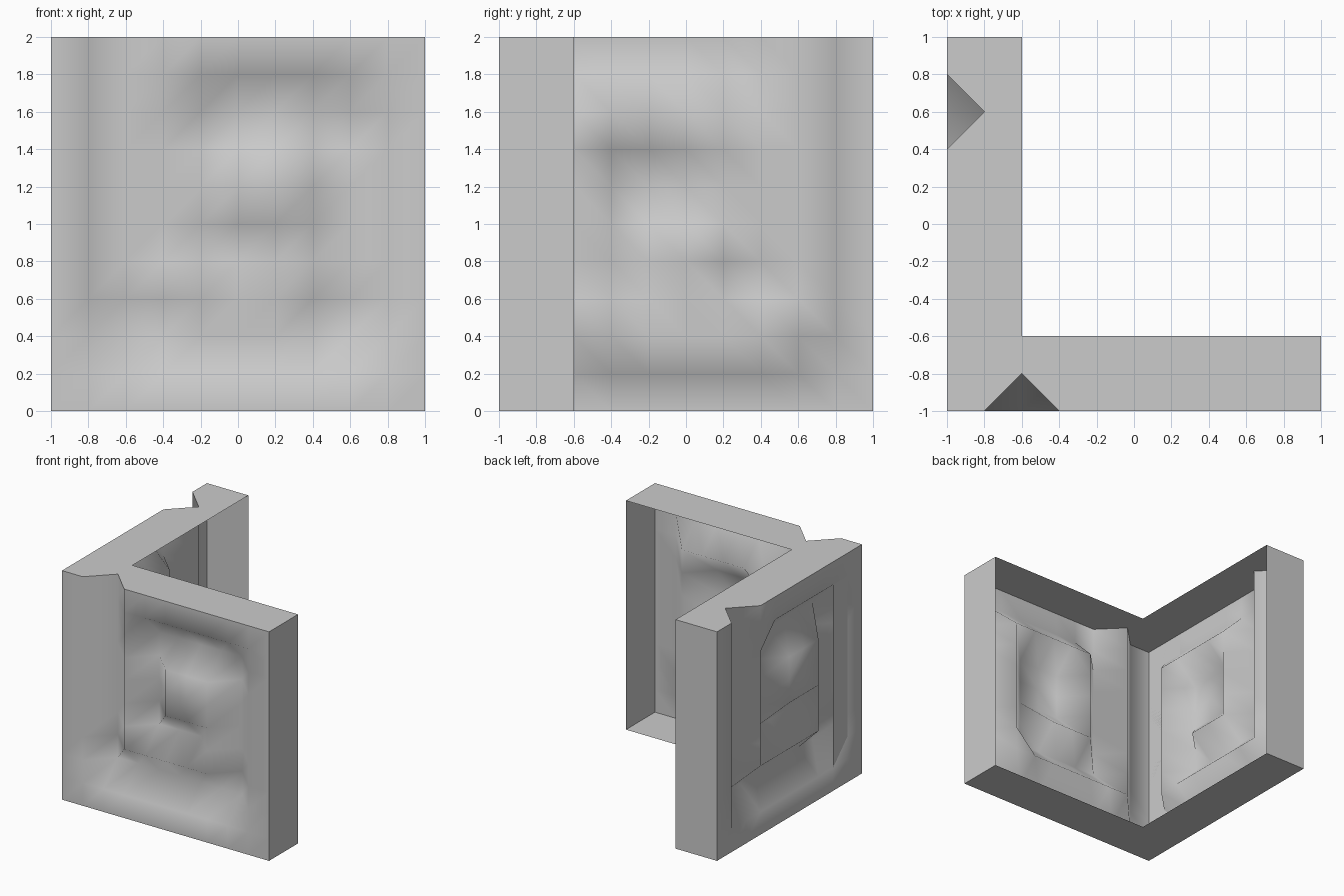
import bpy, bmesh, math

if "Cube" in bpy.data.objects:
    bpy.data.objects.remove(bpy.data.objects["Cube"])

N, S = 10, 0.2          # grid cells per side, cell size

# Square spiral groove, as corner points in grid cells (column, row)
path = [(2, 10), (2, 2), (8, 2), (8, 8), (4, 8), (4, 4), (6, 4)]
groove = set()
for (a, b), (c, d) in zip(path, path[1:]):
    n = max(abs(c - a), abs(d - b))
    for k in range(n + 1):
        groove.add((a + (c - a) * k // n, b + (d - b) * k // n))


def finish(name, bm, smooth):
    mesh = bpy.data.meshes.new(name)
    for f in bm.faces:
        f.smooth = smooth
    bm.to_mesh(mesh)
    bm.free()
    obj = bpy.data.objects.new(name, mesh)
    bpy.context.collection.objects.link(obj)
    return obj


# Relief panel: the groove points are pushed in by one cell
def relief(name, angle):
    bm = bmesh.new()
    v = {(i, j): bm.verts.new((-1 + i * S, -1 + (S if (i, j) in groove else 0), j * S))
         for i in range(N + 1) for j in range(N + 1)}
    for i in range(N):
        for j in range(N):
            bm.faces.new((v[i, j], v[i + 1, j], v[i + 1, j + 1], v[i, j + 1]))
    obj = finish(name, bm, True)
    obj.rotation_euler.z = angle


relief("front_relief_panel", 0)
relief("side_relief_panel", -math.pi / 2)


# Flat rim of the wall corner, open on the inner side
def flat_faces(name, polys):
    bm = bmesh.new()
    for p in polys:
        bm.faces.new([bm.verts.new(c) for c in p])
    finish(name, bm, False)


inner = [(1, -1), (1, -.6), (-.6, -.6), (-.6, 1), (-1, 1)]
top = [(-1, -1), (-.8, -1), (-.6, -.8), (-.4, -1)] + inner + [(-1, .8), (-.8, .6), (-1, .4)]
bottom = [(-1, -1)] + inner


def upright(a, b):
    return [(*a, 0), (*b, 0), (*b, 2), (*a, 2)]


flat_faces("top_cap", [[(x, y, 2) for x, y in top]])
flat_faces("bottom_cap", [[(x, y, 0) for x, y in reversed(bottom)]])
flat_faces("front_end_cap", [upright((1, -1), (1, -.6))])
flat_faces("side_end_cap", [upright((-.6, 1), (-1, 1))])
flat_faces("corner_cap", [upright((-1, -.6), (-1, -1))])
